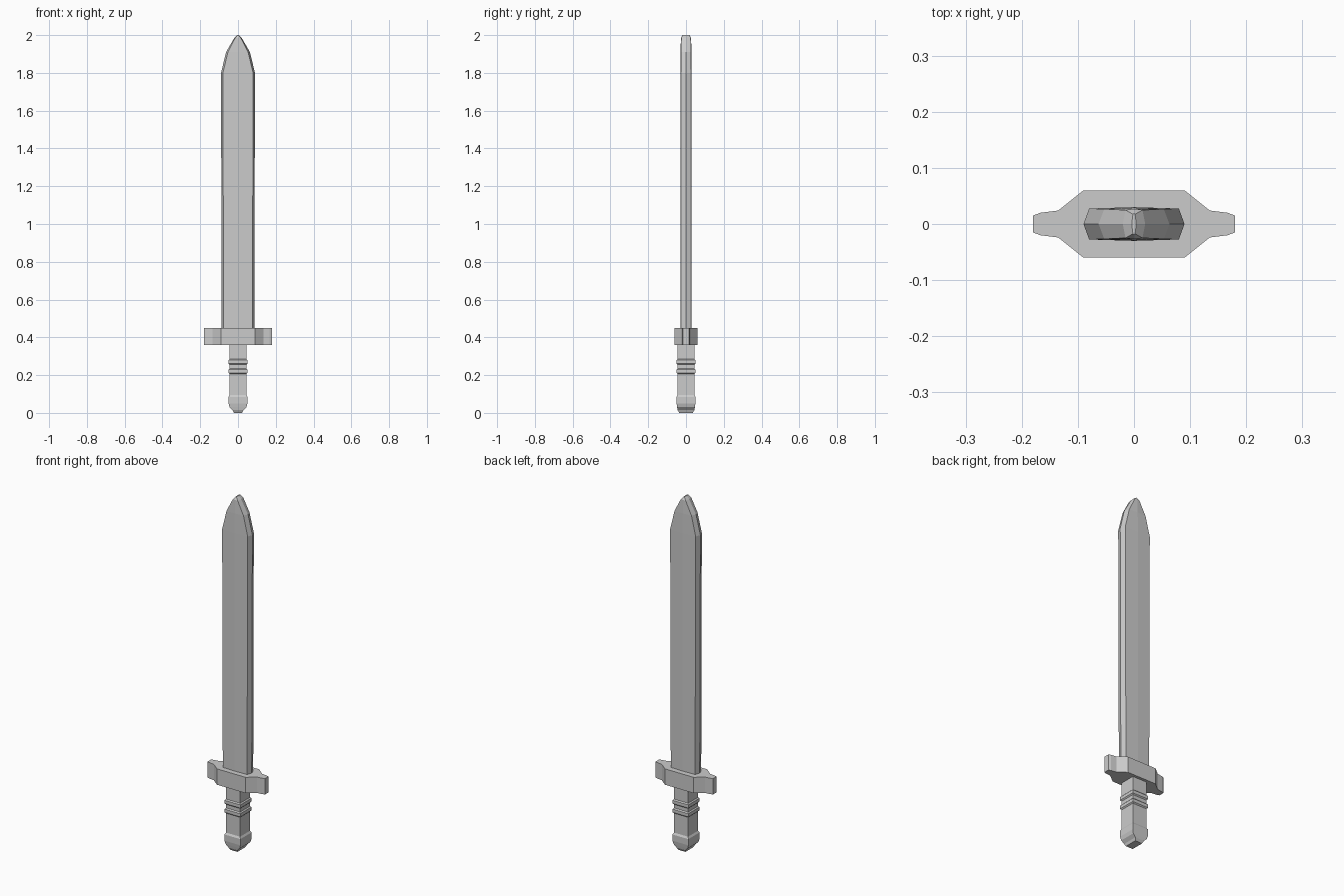
import bpy
import bmesh

cube = bpy.data.objects.get("Cube")
if cube:
    bpy.data.objects.remove(cube, do_unlink=True)

grey = bpy.data.materials.new("plain_grey")
grey.use_nodes = True
colour = (0.6, 0.6, 0.6, 1)
grey.diffuse_color = colour
grey.node_tree.nodes["Principled BSDF"].inputs["Base Color"].default_value = colour


def loft(name, rings):
    """Skin a stack of equal-length point rings and cap both ends."""
    bm = bmesh.new()
    loops = [[bm.verts.new(p) for p in ring] for ring in rings]
    count = len(loops[0])
    for low, high in zip(loops, loops[1:]):
        for i in range(count):
            j = (i + 1) % count
            bm.faces.new((low[i], low[j], high[j], high[i]))
    bm.faces.new(loops[0][::-1])
    bm.faces.new(loops[-1])
    bmesh.ops.recalc_face_normals(bm, faces=bm.faces)
    mesh = bpy.data.meshes.new(name)
    bm.to_mesh(mesh)
    bm.free()
    mesh.materials.append(grey)
    obj = bpy.data.objects.new(name, mesh)
    bpy.context.collection.objects.link(obj)
    return obj


def box_ring(z, hx, hy):
    return [(-hx, -hy, z), (hx, -hy, z), (hx, hy, z), (-hx, hy, z)]


def blade_ring(z, hx, inset, hy):
    """Eight-sided section: pointed edges and a faint central ridge."""
    c = hx - inset
    s = hy * 0.92
    return [(hx, 0, z), (c, s, z), (0, hy, z), (-c, s, z),
            (-hx, 0, z), (-c, -s, z), (0, -hy, z), (c, -s, z)]


# Blade: straight body, then a tapering tip
loft("blade", [blade_ring(*r) for r in (
    (0.44, 0.086, 0.01, 0.03), (1.8, 0.09, 0.01, 0.03),
    (1.91, 0.063, 0.01, 0.029), (1.985, 0.02, 0.005, 0.027),
    (2.0, 0.004, 0.002, 0.019))])

# Crossguard: one quarter outline mirrored to all four corners
quarter = [(0.18, 0.015), (0.167, 0.02), (0.135, 0.024), (0.09, 0.06)]
half = quarter + [(-x, y) for x, y in reversed(quarter)]
outline = half + [(-x, -y) for x, y in half]
loft("crossguard", [[(x, y, z) for x, y in outline] for z in (0.36, 0.45)])

# Grip: square shaft with two raised bands
rings = [box_ring(0.08, 0.044, 0.044)]
for z in (0.205, 0.255):
    for dz, h in ((0, 0.044), (0.006, 0.05), (0.024, 0.05), (0.03, 0.044)):
        rings.append(box_ring(z + dz, h, h))
rings.append(box_ring(0.37, 0.044, 0.044))
loft("grip", rings)

# Pommel: square cap narrowing to a wedge underneath
loft("pommel", [box_ring(*r) for r in (
    (0.0, 0.022, 0.036), (0.014, 0.028, 0.044), (0.03, 0.044, 0.047),
    (0.05, 0.05, 0.05), (0.085, 0.05, 0.05), (0.095, 0.044, 0.044))])
